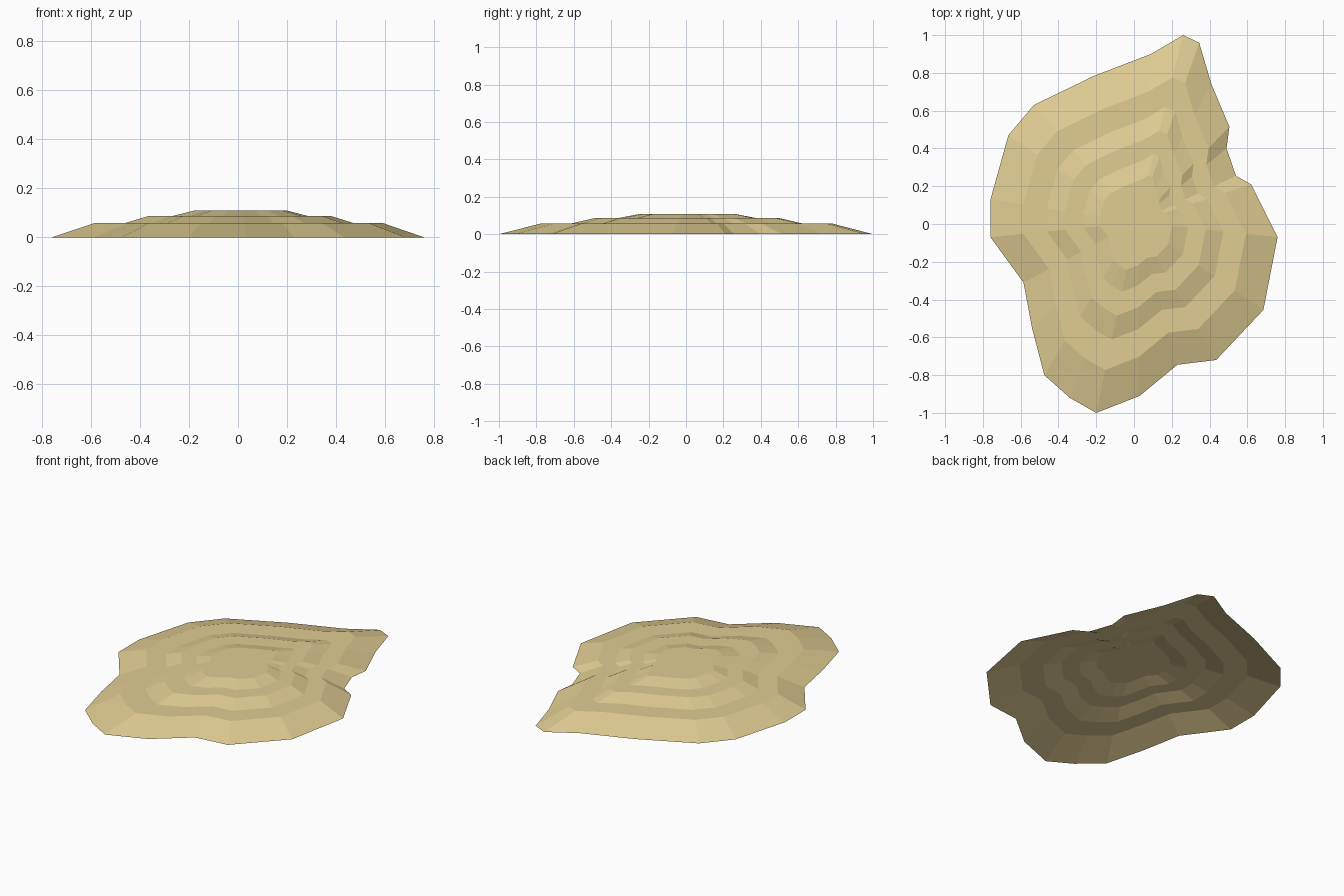
import bpy, bmesh

if "Cube" in bpy.data.objects:
    bpy.data.objects.remove(bpy.data.objects["Cube"])

# Irregular shoreline of the mound, counter-clockwise seen from above
outline = [(0.26, 1.0), (0.09, 0.90), (-0.21, 0.785), (-0.53, 0.63), (-0.665, 0.47),
           (-0.76, 0.13), (-0.76, -0.07), (-0.585, -0.31), (-0.54, -0.55), (-0.475, -0.80),
           (-0.34, -0.92), (-0.20, -1.0), (0.03, -0.91), (0.23, -0.745), (0.435, -0.72),
           (0.685, -0.455), (0.76, -0.07), (0.62, 0.21), (0.54, 0.255), (0.49, 0.40),
           (0.505, 0.515), (0.41, 0.74), (0.345, 0.96)]

# Terrace levels: (scale of the outline, height)
levels = [(1.0, 0.0), (0.775, 0.058), (0.615, 0.058),
          (0.49, 0.087), (0.365, 0.087), (0.25, 0.109)]
CX, CY = 0.014, 0.01   # point the terraces shrink towards

bm = bmesh.new()
rings = [[bm.verts.new((x * s + CX * (1 - s), y * s + CY * (1 - s), z)) for x, y in outline]
         for s, z in levels]
n = len(outline)

# Slopes and flat steps between neighbouring rings
for low, high in zip(rings, rings[1:]):
    for i in range(n):
        j = (i + 1) % n
        bm.faces.new((low[i], low[j], high[j], high[i]))

# Flat summit
centre = bm.verts.new((CX, CY, levels[-1][1]))
for i in range(n):
    bm.faces.new((rings[-1][i], rings[-1][(i + 1) % n], centre))

mesh = bpy.data.meshes.new("terraced_mound")
bm.to_mesh(mesh)
bm.free()
mound = bpy.data.objects.new("terraced_mound", mesh)
bpy.context.collection.objects.link(mound)

# Sand colour
sand = bpy.data.materials.new("sand")
sand.diffuse_color = (0.75, 0.61, 0.29, 1)
sand.use_nodes = True
sand.node_tree.nodes["Principled BSDF"].inputs["Base Color"].default_value = sand.diffuse_color
mesh.materials.append(sand)
